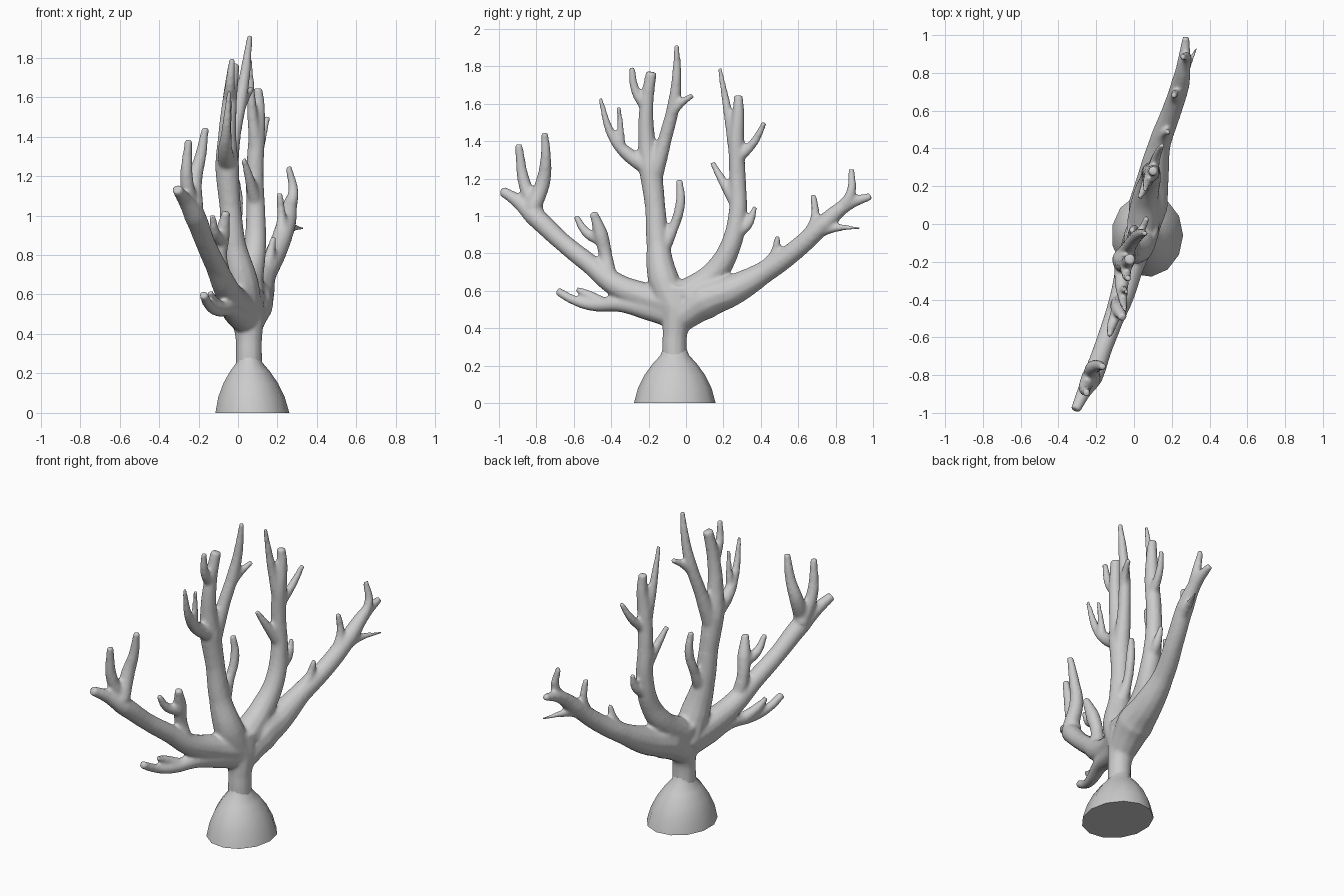
import bpy, bmesh, math


def branch(*pts):
    """Tapered tube through (x, y, z, radius) points."""
    cu = bpy.data.curves.new("branch", 'CURVE')
    cu.dimensions = '3D'
    cu.bevel_depth = 1.0
    cu.bevel_resolution = 4
    cu.resolution_u = 8
    cu.use_fill_caps = True
    sp = cu.splines.new('BEZIER')
    sp.bezier_points.add(len(pts) - 1)
    for bp, (x, y, z, r) in zip(sp.bezier_points, pts):
        bp.co = (x, y, z)
        bp.radius = r
        bp.handle_left_type = bp.handle_right_type = 'AUTO'
    ob = bpy.data.objects.new("branch", cu)
    bpy.context.collection.objects.link(ob)
    parts.append(ob)


parts = []

# trunk and crown
branch((.055, -.06, .18, .068), (.055, -.06, .36, .066), (.05, -.04, .5, .085), (.045, -.02, .62, .085))

# right main limb with its twigs
branch((.05, -.04, .45, .08), (.075, .1, .55, .105), (.1, .24, .6, .085), (.135, .42, .7, .06),
       (.2, .6, .83, .053), (.245, .74, .96, .05), (.265, .86, 1.06, .036), (.275, .99, 1.105, .02))
branch((.26, .82, 1.03, .035), (.28, .88, 1.12, .027), (.255, .885, 1.25, .016))
branch((.22, .66, .9, .035), (.22, .69, 1.0, .023), (.21, .68, 1.115, .017))
branch((.23, .67, .9, .035), (.27, .8, .935, .022), (.33, .93, .935, .007))
branch((.14, .4, .71, .035), (.16, .47, .79, .028), (.18, .49, .89, .015))

# inner right limb with its twigs
branch((.05, .0, .57, .09), (.06, .14, .68, .07), (.085, .23, .82, .057), (.09, .275, 1.0, .05),
       (.085, .275, 1.2, .045), (.095, .27, 1.4, .043), (.105, .28, 1.55, .032), (.1, .28, 1.645, .025))
branch((.085, .26, 1.08, .035), (.06, .2, 1.18, .026), (.03, .14, 1.285, .015))
branch((.09, .26, .9, .035), (.11, .33, .955, .028), (.11, .37, 1.05, .014))
branch((.1, .28, 1.31, .03), (.12, .36, 1.39, .024), (.15, .42, 1.5, .015))
branch((.09, .26, 1.35, .035), (.07, .225, 1.55, .025), (.06, .18, 1.79, .012))

# central left limb with its twigs
branch((.04, -.05, .5, .09), (.02, -.12, .66, .085), (-.02, -.15, .85, .062), (-.04, -.165, 1.05, .055),
       (-.055, -.19, 1.25, .062), (-.055, -.21, 1.4, .047), (-.04, -.21, 1.6, .037), (-.02, -.185, 1.77, .03))
branch((-.05, -.17, 1.22, .05), (-.02, -.11, 1.42, .037), (.015, -.065, 1.6, .034),
       (.04, -.05, 1.75, .026), (.06, -.05, 1.915, .014))
branch((.01, -.08, 1.54, .028), (.04, -.03, 1.6, .022), (.07, .035, 1.645, .016))
branch((-.055, -.2, 1.26, .05), (-.065, -.31, 1.33, .038), (-.06, -.39, 1.42, .026), (-.045, -.46, 1.63, .012))
branch((-.06, -.35, 1.36, .028), (-.05, -.35, 1.46, .019), (-.04, -.36, 1.585, .012))
branch((-.045, -.21, 1.58, .035), (-.04, -.27, 1.67, .025), (-.03, -.29, 1.795, .016))
branch((-.01, -.14, .8, .045), (-.01, -.07, .93, .028), (.0, -.03, 1.07, .027), (-.01, -.035, 1.195, .018))

# left main limb with its twigs
branch((.04, -.05, .52, .09), (-.02, -.22, .57, .075), (-.06, -.37, .63, .065), (-.11, -.51, .74, .054),
       (-.165, -.66, .86, .05), (-.22, -.81, 1.0, .055), (-.27, -.9, 1.08, .037), (-.31, -.985, 1.135, .027))
branch((-.23, -.8, 1.02, .045), (-.26, -.865, 1.18, .034), (-.25, -.895, 1.385, .02))
branch((-.22, -.82, 1.04, .045), (-.22, -.765, 1.18, .04), (-.19, -.75, 1.3, .03), (-.165, -.755, 1.445, .019))
branch((-.07, -.41, .66, .045), (-.09, -.43, .79, .036), (-.08, -.455, .9, .04), (-.06, -.495, 1.02, .022))
branch((-.085, -.45, .87, .035), (-.115, -.53, .91, .027), (-.13, -.59, 1.0, .016))

# low left limb with its twig
branch((.04, -.06, .47, .075), (-.01, -.2, .505, .065), (-.05, -.35, .53, .045), (-.11, -.5, .525, .034),
       (-.15, -.6, .55, .026), (-.175, -.69, .6, .023))
branch((-.09, -.44, .53, .035), (-.13, -.52, .575, .028), (-.14, -.585, .61, .015))

# fuse every tube into one organic skin
bpy.ops.object.select_all(action='DESELECT')
for p in parts:
    p.select_set(True)
bpy.context.view_layer.objects.active = parts[0]
bpy.ops.object.convert(target='MESH')
bpy.ops.object.join()
coral = bpy.context.object
coral.name = "coral_branches"
rm = coral.modifiers.new("fuse", 'REMESH')
rm.mode = 'VOXEL'
rm.voxel_size = .01
rm.use_smooth_shade = True
sm = coral.modifiers.new("soften", 'SMOOTH')
sm.factor = .5
sm.iterations = 7

# faceted dome base
bm = bmesh.new()
N = 13
rings = []
for r, z in [(1, 0), (.985, .012), (.9, .08), (.74, .15), (.54, .21), (.35, .255), (.29, .29)]:
    rings.append([bm.verts.new((.07 + (.055 - .07) * z / .29 + .19 * r * math.cos(2 * math.pi * i / N),
                                -.06 + .22 * r * math.sin(2 * math.pi * i / N), z)) for i in range(N)])
for a, b in zip(rings, rings[1:]):
    for i in range(N):
        j = (i + 1) % N
        bm.faces.new((a[i], a[j], b[j], b[i]))
bm.faces.new(rings[0][::-1])
bm.faces.new(rings[-1])
me = bpy.data.meshes.new("dome_base")
bm.to_mesh(me)
bm.free()
base = bpy.data.objects.new("dome_base", me)
bpy.context.collection.objects.link(base)
bpy.ops.object.select_all(action='DESELECT')
base.select_set(True)
bpy.context.view_layer.objects.active = base
bpy.ops.object.shade_smooth_by_angle(angle=math.radians(40))
